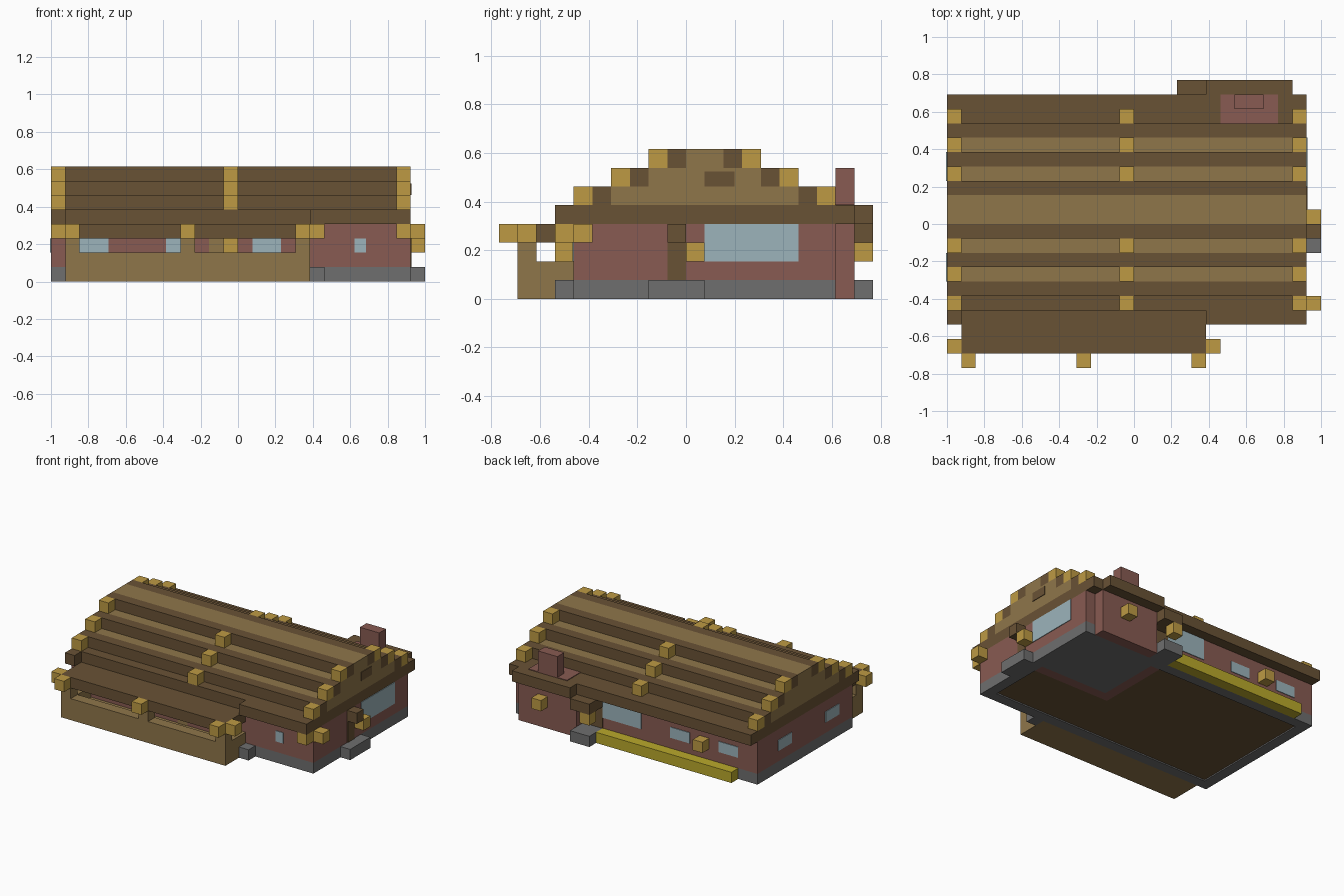
import bpy, bmesh
from mathutils import Vector

cube = bpy.data.objects.get("Cube")
if cube:
    bpy.data.objects.remove(cube, do_unlink=True)

U = 1 / 13                      # one building block
ORIGIN = Vector((13, 10, 0))    # block grid centre
T = 0.06                        # thickness of painted plates, in blocks


def material(name, hexcode):
    rgb = [int(hexcode[i:i + 2], 16) / 255 for i in (0, 2, 4)]
    rgb = [c / 12.92 if c < 0.04 else ((c + 0.055) / 1.055) ** 2.4 for c in rgb]
    mat = bpy.data.materials.new(name)
    mat.use_nodes = True
    mat.diffuse_color = (*rgb, 1)
    mat.node_tree.nodes["Principled BSDF"].inputs["Base Color"].default_value = (*rgb, 1)
    return mat


DARK = material("dark_wood", "695235")
LIGHT = material("light_wood", "8f764a")
LOG = material("log_end_wood", "bd9a44")
BRICK = material("brick", "885b52")
STONE = material("stone", "6e6e6e")
GLASS = material("glass", "9cb4bb")
YELLOW = material("yellow_planting", "baa92b")


def blocks(name, mat, spans):
    """One object from boxes given as (x0, x1, y0, y1, z0, z1) in blocks."""
    bm = bmesh.new()
    for x0, x1, y0, y1, z0, z1 in spans:
        made = bmesh.ops.create_cube(bm, size=1)["verts"]
        lo, hi = Vector((x0, y0, z0)), Vector((x1, y1, z1))
        for v in made:
            v.co = ((lo + hi) / 2 + v.co * (hi - lo) - ORIGIN) * U
    mesh = bpy.data.meshes.new(name)
    bm.to_mesh(mesh)
    bm.free()
    mesh.materials.append(mat)
    obj = bpy.data.objects.new(name, mesh)
    bpy.context.collection.objects.link(obj)
    return obj


def unit(x, y, z):
    return (x, x + 1, y, y + 1, z, z + 1)


# Plates on the four outer walls
def on_front(a, b, z0, z1):
    return (a, b, 4 - T, 4, z0, z1)


def on_back(a, b, z0, z1):
    return (a, b, 18, 18 + T, z0, z1)


def on_right(a, b, z0, z1):
    return (25, 25 + T, a, b, z0, z1)


def on_left(a, b, z0, z1):
    return (-T, 0, a, b, z0, z1)


# Foundation and floor
blocks("foundation", STONE, [(0, 25, 4, 5, 0, 1), (0, 25, 17, 18, 0, 1),
                             (0, 1, 5, 17, 0, 1), (24, 25, 5, 17, 0, 1)])
blocks("floor", DARK, [(1, 24, 5, 17, 2 * T, 1)])
blocks("hearth_border", BRICK, [(16, 24, 10, 17, T, 1)])
blocks("hearth", STONE, [(17, 24, 11, 17, 0, 1)])
blocks("door_steps", STONE, [(25, 26, 8, 11, 0, 1), (18, 19, 3, 4, 0, 1),
                             (16, 18, 18, 20, 0, 1)])

# Walls, chimney and its breast
blocks("walls", BRICK, [(0, 25, 4, 18, 1, 4)])
blocks("chimney_breast", BRICK, [(18, 24, 18, 19, 0, 4)])
blocks("chimney", BRICK, [(20, 22, 18, 19, 4, 7)])
blocks("chimney_skirt", BRICK, [(19, 23, 17, 19, 5, 5 + T)])

# Windows and doors
blocks("windows", GLASS,
       [on_front(a, b, 2, 3) for a, b in ((2, 4), (8, 9.9), (14, 16), (21.1, 21.9))]
       + [on_back(a, b, 2, 3) for a, b in ((2, 4), (7, 9))]
       + [on_left(a, a + 2, 2, 3) for a in (6, 13)]
       + [on_back(12, 16, 2, 4), on_right(11, 16, 2, 4)])
blocks("side_door", DARK, [on_right(9, 10, 1, 3), on_back(16, 18, 1, 3)])
blocks("front_door", LIGHT, [on_front(11, 12, 1, 3)])

# Roof: eaves, then stepped tiers with dark edges
blocks("eaves", DARK, [(0, 1, 3, 4, 4, 5), (18, 25, 3, 4, 4, 5),
                       (0, 25, 4, 19, 4, 5), (18, 24, 19, 20, 4, 5)])
for step in range(3):
    y0, y1, z = 5 + 2 * step, 17 - 2 * step, 5 + step
    blocks(f"roof_tier_{step + 1}", LIGHT, [(0, 25, y0 + 1, y1 - 1, z, z + 1)])
    blocks(f"roof_edge_{step + 1}", DARK, [(0, 25, y0, y0 + 1, z, z + 1),
                                           (0, 25, y1 - 1, y1, z, z + 1)])
    blocks(f"roof_logs_{step + 1}", LOG, [unit(x, y, z) for x in (0, 12, 24)
                                          for y in (y0 - 1, y1)])
blocks("gable_patch", DARK, [on_right(11, 12.6, 6, 6.8)])

# Front porch
blocks("porch_walls", LIGHT, [(1, 18, 1, 2, 0, 2), (1, 2, 2, 4, 0, 2),
                              (17, 18, 2, 4, 0, 2), (2, 17, 2, 4, 0, 1)])
blocks("porch_posts", LIGHT, [unit(x, 1, 2) for x in (1, 9, 17)])
blocks("porch_roof", DARK, [(1, 18, 1, 4, 3, 4)])
blocks("porch_logs", LOG, [unit(x, 0, 3) for x in (1, 9, 17)]
       + [unit(x, 1, 3) for x in (0, 18)])

# Door awnings, lamps and corner logs
blocks("awnings", DARK, [unit(25, 9, 3), (16, 18, 18, 20, 3, 4)])
blocks("lamps", LOG, [unit(12, 3, 2), unit(25, 10, 2), unit(5, 18, 2),
                      unit(21, 19, 2), unit(16, 19, 2)])
blocks("corner_logs", LOG, [unit(25, 4, 3), unit(24, 3, 3)])

# Planting along the back wall
blocks("flower_bed", YELLOW, [(2, 16, 18, 19, 0, 1)])
